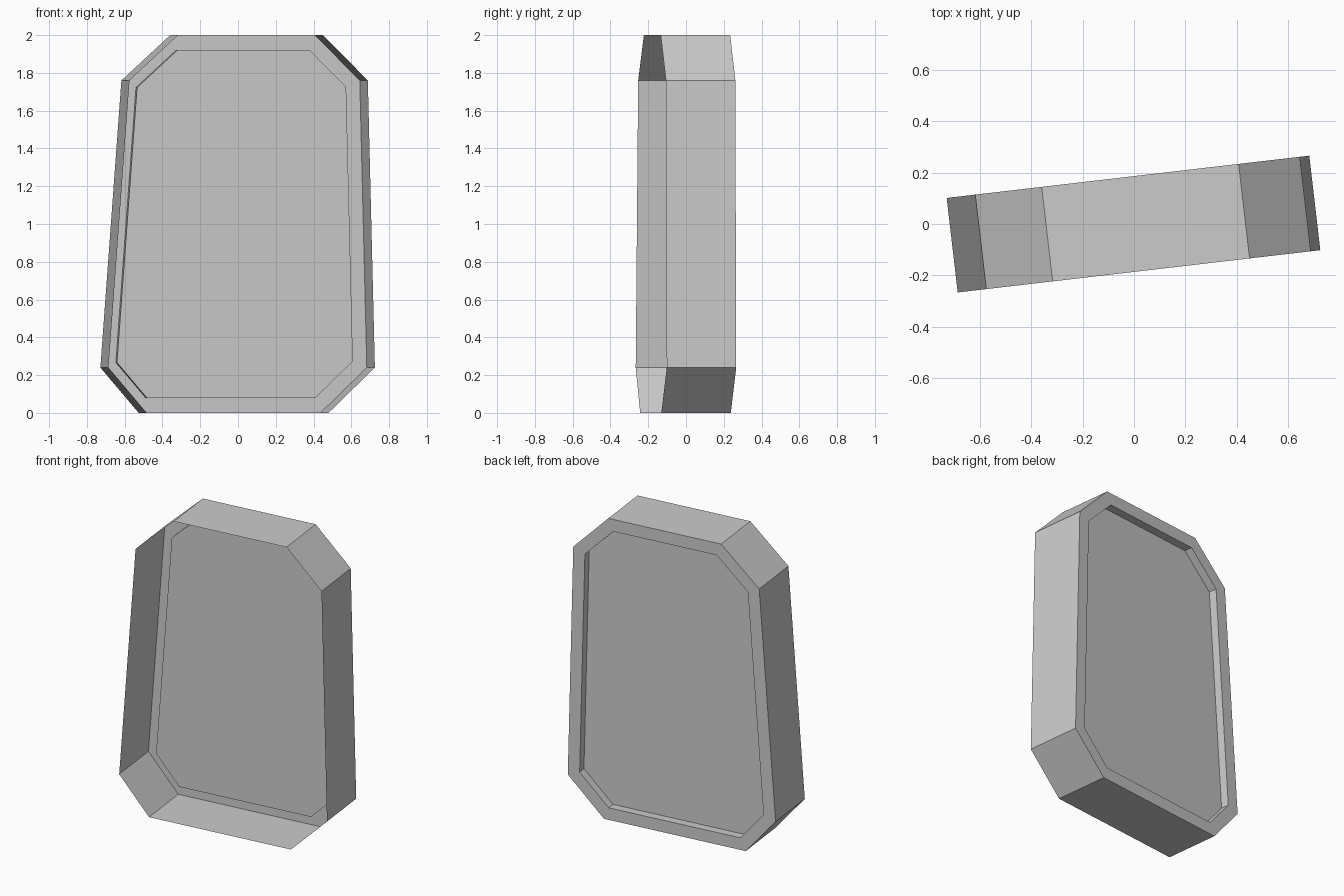
import bpy, bmesh
from math import radians
from mathutils import Matrix, Vector

if "Cube" in bpy.data.objects:
    bpy.data.objects.remove(bpy.data.objects["Cube"])

HALF_DEPTH = 0.185   # half the shell thickness
RIM = 0.08           # width of the flat rim on the back
RECESS = 0.055       # how far the back panel is sunk
TURN = radians(6.65)  # slight turn about z

# chamfered, slightly lopsided outline (width, height)
outline = [(-0.508, 0), (0.461, 0), (0.708, 0.24), (0.6705, 1.76),
           (0.431, 2), (-0.340, 2), (-0.600, 1.76), (-0.712, 0.24)]

bm = bmesh.new()
front = [bm.verts.new((x, -HALF_DEPTH, z)) for x, z in outline]
back = [bm.verts.new((x, HALF_DEPTH, z)) for x, z in outline]

# side walls; the front stays open
n = len(outline)
for i in range(n):
    j = (i + 1) % n
    bm.faces.new((front[i], front[j], back[j], back[i]))

# back face with rim and sunken panel
panel = bm.faces.new(list(reversed(back)))
bm.normal_update()
bmesh.ops.inset_individual(bm, faces=[panel], thickness=RIM, use_even_offset=True)
bmesh.ops.inset_individual(bm, faces=[panel], thickness=0.0, use_even_offset=True)
bmesh.ops.translate(bm, verts=list(panel.verts), vec=Vector((0, -RECESS, 0)))

bmesh.ops.rotate(bm, verts=bm.verts[:], cent=(0, 0, 0),
                 matrix=Matrix.Rotation(TURN, 3, 'Z'))

mesh = bpy.data.meshes.new("open_shell")
bm.to_mesh(mesh)
bm.free()
bpy.context.collection.objects.link(bpy.data.objects.new("open_shell", mesh))
